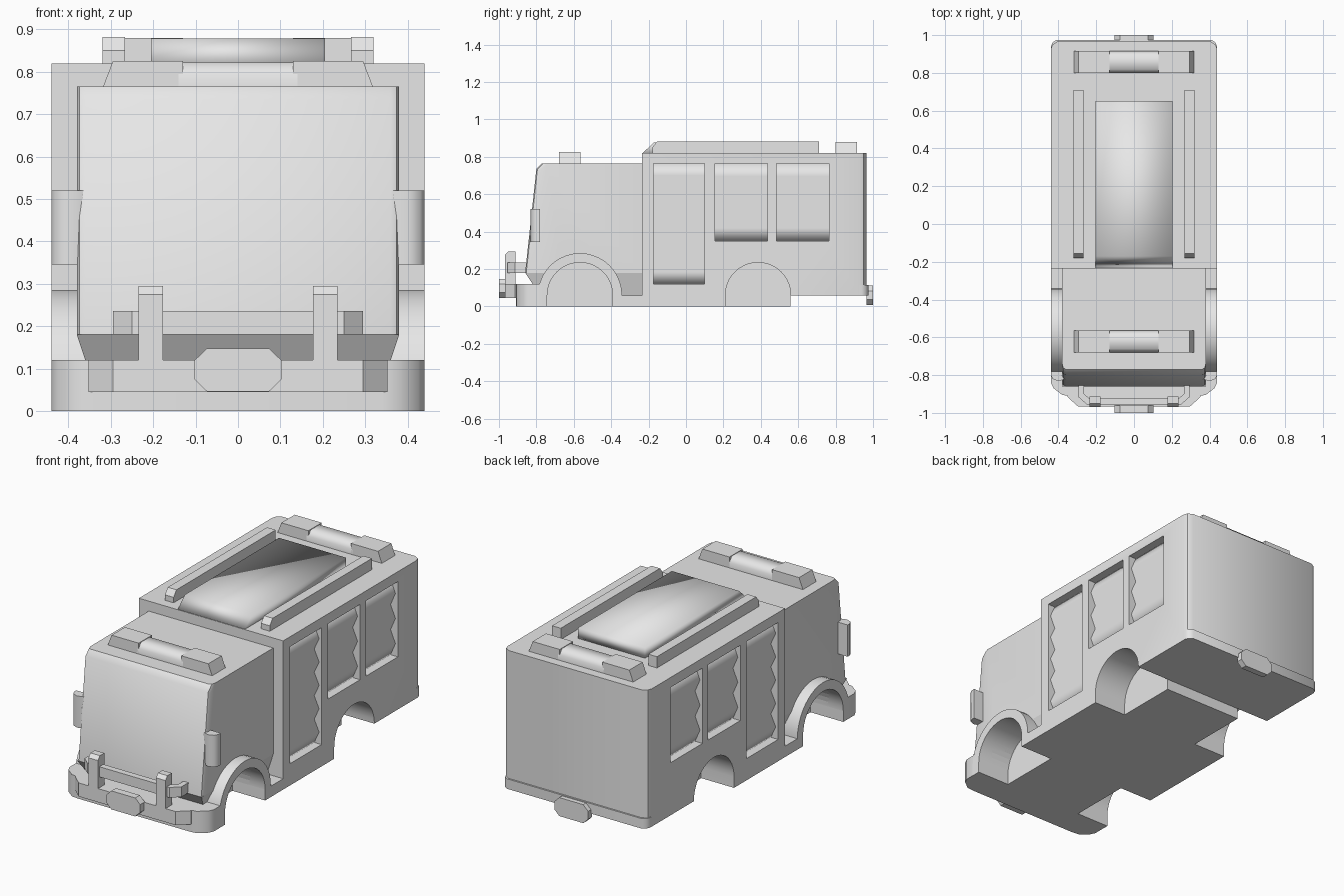
import bpy, bmesh, math

if "Cube" in bpy.data.objects:
    bpy.data.objects.remove(bpy.data.objects["Cube"])

mat = bpy.data.materials.new("light grey")
mat.diffuse_color = (0.8, 0.8, 0.8, 1)
mat.use_nodes = True
mat.node_tree.nodes["Principled BSDF"].inputs["Base Color"].default_value = mat.diffuse_color


def prism(name, pts, axis, a, b, smooth=0, bevel=None, edit=None):
    """Extrude a 2D outline along one axis from a to b."""
    place = {'x': lambda u, v, t: (t, u, v),
             'y': lambda u, v, t: (u, t, v),
             'z': lambda u, v, t: (u, v, t)}[axis]
    bm = bmesh.new()
    lo = [bm.verts.new(place(u, v, a)) for u, v in pts]
    hi = [bm.verts.new(place(u, v, b)) for u, v in pts]
    bm.faces.new(lo)
    bm.faces.new(hi)
    n = len(pts)
    for i in range(n):
        j = (i + 1) % n
        bm.faces.new((lo[i], lo[j], hi[j], hi[i]))
    if edit:
        for v in bm.verts:
            edit(v.co)
    bmesh.ops.recalc_face_normals(bm, faces=bm.faces)
    if bevel:
        width, segs, rule = bevel
        edges = [e for e in bm.edges if rule(e.verts[0].co, e.verts[1].co)]
        bmesh.ops.bevel(bm, geom=edges, offset=width, segments=segs,
                        profile=0.5, affect='EDGES')
    me = bpy.data.meshes.new(name)
    bm.to_mesh(me)
    bm.free()
    me.materials.append(mat)
    ob = bpy.data.objects.new(name, me)
    bpy.context.scene.collection.objects.link(ob)
    shade(ob, smooth)
    return ob


def shade(ob, angle):
    if angle:
        ob.data.shade_smooth()
        ob.data.set_sharp_from_angle(angle=math.radians(angle))


def box(name, x0, x1, y0, y1, z0, z1):
    return prism(name, [(x0, y0), (x1, y0), (x1, y1), (x0, y1)], 'z', z0, z1)


def cut(ob, cutters, smooth=0):
    for c in cutters:
        m = ob.modifiers.new("cut", 'BOOLEAN')
        m.operation, m.solver, m.object = 'DIFFERENCE', 'EXACT', c
    dg = bpy.context.evaluated_depsgraph_get()
    me = bpy.data.meshes.new_from_object(ob.evaluated_get(dg))
    ob.modifiers.clear()
    ob.data = me
    shade(ob, smooth)


def mirrored(pts):
    return pts + [(-u, v) for u, v in reversed(pts)]


def arch(y, r, bottom):
    arc = [(y + r * math.cos(math.pi * i / 20), 0.06 + r * math.sin(math.pi * i / 20))
           for i in range(21)]
    return [(y + r, bottom)] + arc + [(y - r, bottom)]


# Cutters: wheel wells, window recesses, raised rear underside
front_wells, body_cutters = [], []
windows = [(-0.175, 0.10, 0.12, 0.765, 5), (0.155, 0.435, 0.35, 0.765, 3),
           (0.485, 0.765, 0.35, 0.765, 3)]
for s in (1, -1):
    front_wells.append(prism("front_well_cutter", arch(-0.567, 0.175, -0.1), 'x', s * 0.24, s * 0.6))
    body_cutters.append(prism("rear_well_cutter", arch(0.385, 0.175, -0.1), 'x', s * 0.24, s * 0.6))
    for y0, y1, z0, z1, n in windows:
        body_cutters.append(box("window_cutter", *sorted((s * 0.39, s * 0.6)), y0, y1, z0, z1))
body_cutters.append(box("underside_cutter", -0.6, 0.6, 0.56, 1.2, -0.1, 0.06))

# Rear body with chamfered back corners
body = prism("rear_body", mirrored([(0.44, -0.235), (0.44, 0.925), (0.432, 0.95), (0.405, 0.966)]),
             'z', 0, 0.82)
cut(body, body_cutters, 40)

# Cab above the skirt, with softened front edges
cab = prism("cab", [(-0.235, 0.18), (-0.235, 0.765), (-0.77, 0.765), (-0.80, 0.735), (-0.86, 0.18)],
            'x', -0.38, 0.38,
            bevel=(0.02, 2, lambda p, q: p.x == q.x and max(p.y, q.y) < -0.7))
cut(cab, front_wells, 40)


# Cab skirt slopes inward towards the bottom
def taper_skirt(co):
    if co.z < 0.1:
        co.x *= 0.34 / 0.38


skirt = prism("cab_skirt", [(-0.235, 0.18), (-0.86, 0.18), (-0.78, 0.06), (-0.235, 0.06)],
              'x', -0.38, 0.38, edit=taper_skirt)
cut(skirt, front_wells)

# Floor under the cab and front bumper
floor = box("cab_floor", -0.44, 0.44, -0.76, -0.235, 0, 0.06)
cut(floor, front_wells)
prism("front_bumper", mirrored([(0.44, -0.76), (0.44, -0.84), (0.425, -0.87), (0.38, -0.905), (0.34, -0.91)]),
      'z', 0, 0.12, 40)
prism("bumper_guard", mirrored([(0.353, -0.90), (0.353, -0.915), (0.295, -0.967)]),
      'z', 0.045, 0.12)

# Rear bumper
prism("rear_bumper", mirrored([(0.44, 0.90), (0.44, 0.94), (0.432, 0.96), (0.41, 0.975)]),
      'z', 0.06, 0.115, 40)

# Bull bar with ends bent back to the cab
half_bar = [(0.265, -0.84), (0.295, -0.84), (0.295, -0.915), (0.25, -0.955)]
inner = [(0.24, -0.92), (0.265, -0.90)]
prism("bull_bar", half_bar + [(-u, v) for u, v in reversed(half_bar)]
      + [(-u, v) for u, v in reversed(inner)] + inner, 'z', 0.18, 0.236)

for s in (1, -1):
    # Front wheel arch flares
    fender = prism("front_fender", arch(-0.567, 0.225, 0), 'x', s * 0.24, s * 0.44, 40)
    cut(fender, front_wells, 40)
    # Ribbed shutters in the side recesses
    for y0, y1, z0, z1, n in windows:
        step = (z1 - z0) / (2 * n)
        zig = [(s * (0.425 if i % 2 else 0.395), z0 + i * step) for i in range(2 * n + 1)]
        prism("side_shutter", [(s * 0.38, z0)] + zig + [(s * 0.38, z1)], 'y', y0, y1, 70)
    # Bull bar posts
    prism("bull_bar_post", [(-0.912, 0.11), (-0.912, 0.295), (-0.95, 0.295), (-0.968, 0.275), (-0.968, 0.11)],
          'x', s * 0.177, s * 0.235)
    # Side mirrors
    prism("side_mirror", [(s * 0.36, -0.82), (s * 0.40, -0.832), (s * 0.43, -0.82),
                          (s * 0.44, -0.80), (s * 0.44, -0.78), (s * 0.36, -0.78)],
          'z', 0.345, 0.52, 50)
    # Roof rails
    prism("roof_rail", [(-0.18, 0.815), (-0.18, 0.85), (-0.155, 0.882), (0.71, 0.882), (0.71, 0.815)],
          'x', s * 0.267, s * 0.32)

# Soft shaded roof hatch
prism("roof_hatch", [(-0.232, 0.82), (-0.17, 0.878), (0.65, 0.878), (0.65, 0.82)],
      'x', -0.205, 0.205, 180)

# Number plate blocks without lettering
for name, z, y0, y1 in (("front_plate", 0.097, -1.0, -0.96), ("rear_plate", 0.06, 0.965, 1.0)):
    prism(name, mirrored([(0.073, z - 0.051), (0.103, z - 0.022), (0.103, z + 0.022), (0.073, z + 0.051)]),
          'y', y0, y1)

# Light bars: chamfered middle with lamp blocks at the ends
for name, y, z in (("cab_light_bar", -0.622, 0.765), ("rear_light_bar", 0.857, 0.82)):
    h, w = 0.06, 0.058
    prism(name + "_middle", [(y - w, z - 0.01), (y - w, z + 0.03), (y - w + 0.02, z + h - 0.003),
                             (y + w - 0.02, z + h - 0.003), (y + w, z + 0.03), (y + w, z - 0.01)],
          'x', -0.14, 0.14, 60)
    for s in (1, -1):
        prism(name + "_lamp", [(s * 0.13, z - 0.005), (s * 0.32, z - 0.005), (s * 0.295, z + h), (s * 0.13, z + h)],
              'y', y - w, y + w)

# Remove the helpers
for c in set(front_wells + body_cutters):
    bpy.data.objects.remove(c)
